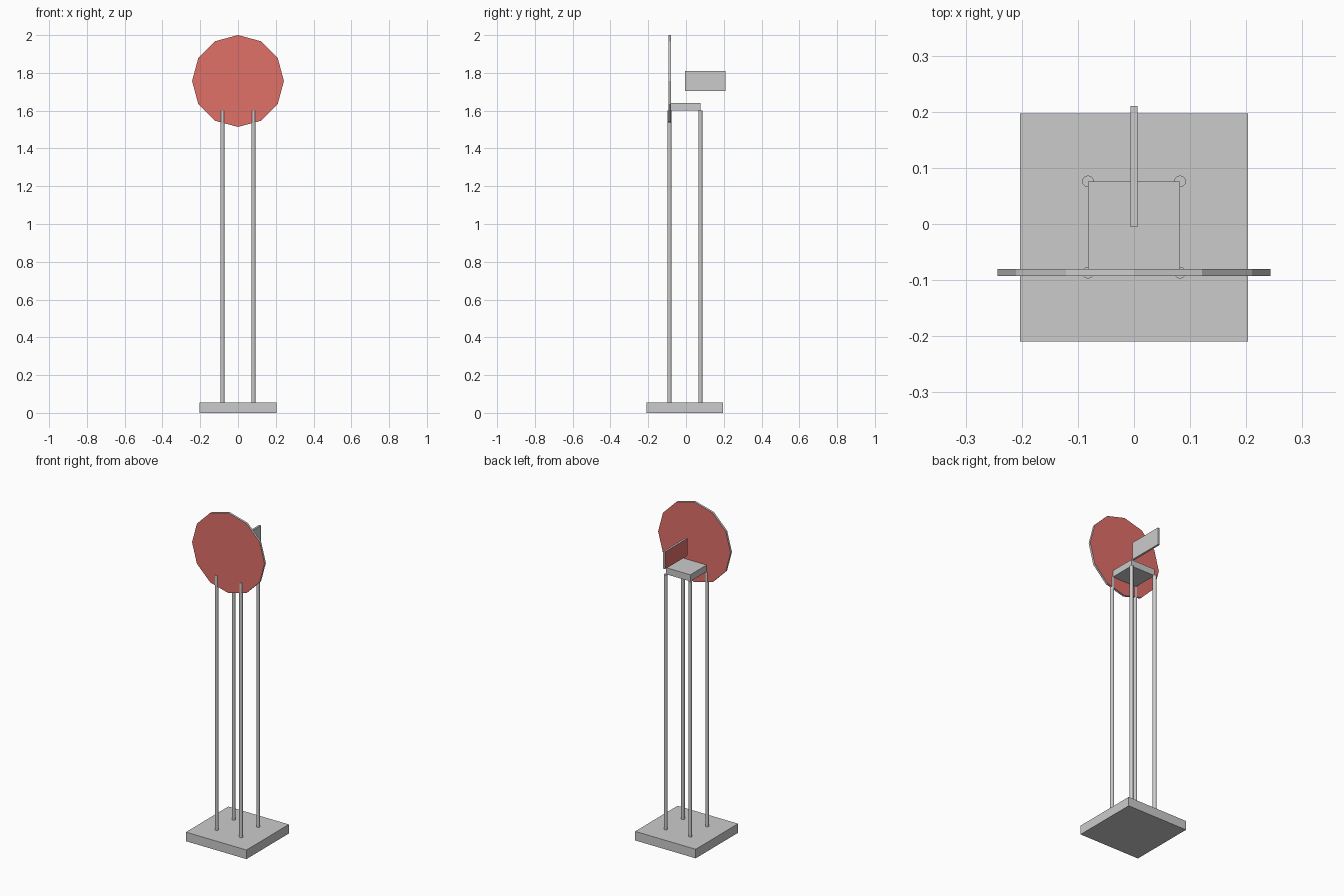
import bpy
from math import radians

if "Cube" in bpy.data.objects:
    bpy.data.objects.remove(bpy.data.objects["Cube"])

def material(name, color):
    m = bpy.data.materials.new(name)
    m.diffuse_color = color
    m.use_nodes = True
    m.node_tree.nodes["Principled BSDF"].inputs["Base Color"].default_value = m.diffuse_color
    return m

GREY = material("grey_metal", (0.62, 0.62, 0.60, 1))
RED = material("red_paint", (0.75, 0.16, 0.14, 1))

def box(name, x, y, z):
    """Box from (min, max) ranges on each axis."""
    bpy.ops.mesh.primitive_cube_add(size=1, location=[sum(r) / 2 for r in (x, y, z)])
    o = bpy.context.object
    o.name = name
    o.scale = [r[1] - r[0] for r in (x, y, z)]
    bpy.ops.object.transform_apply(location=False, rotation=False, scale=True)
    return o

def cylinder(name, radius, depth, loc, rot=(0, 0, 0)):
    bpy.ops.mesh.primitive_cylinder_add(vertices=12, radius=radius, depth=depth,
                                        location=loc, rotation=rot)
    o = bpy.context.object
    o.name = name
    return o

def paint_red(o, test):
    """Grey object with the faces picked by test painted red."""
    o.data.materials.append(GREY)
    o.data.materials.append(RED)
    for p in o.data.polygons:
        p.material_index = 1 if test(p.normal) else 0

# Base slab and top platform
box("base", (-0.203, 0.203), (-0.209, 0.197), (0, 0.055))
box("platform", (-0.082, 0.082), (-0.087, 0.076), (1.6, 1.64))

# Four posts under the platform corners
for side, x in (("left", -0.082), ("right", 0.082)):
    for end, y in (("front", -0.087), ("back", 0.076)):
        cylinder(f"{end}_{side}_post", 0.0105, 1.555, (x, y, 0.8225))

# Twelve-sided signal disc, red on both faces
disc = cylinder("signal_disc", 0.243, 0.013, (0, -0.0865, 1.757), (radians(90), 0, 0))
paint_red(disc, lambda n: abs(n.z) > 0.9)

# Side vane behind the disc, red on its left face
vane = box("signal_vane", (-0.006, 0.006), (-0.005, 0.21), (1.705, 1.81))
paint_red(vane, lambda n: n.x < -0.9)
